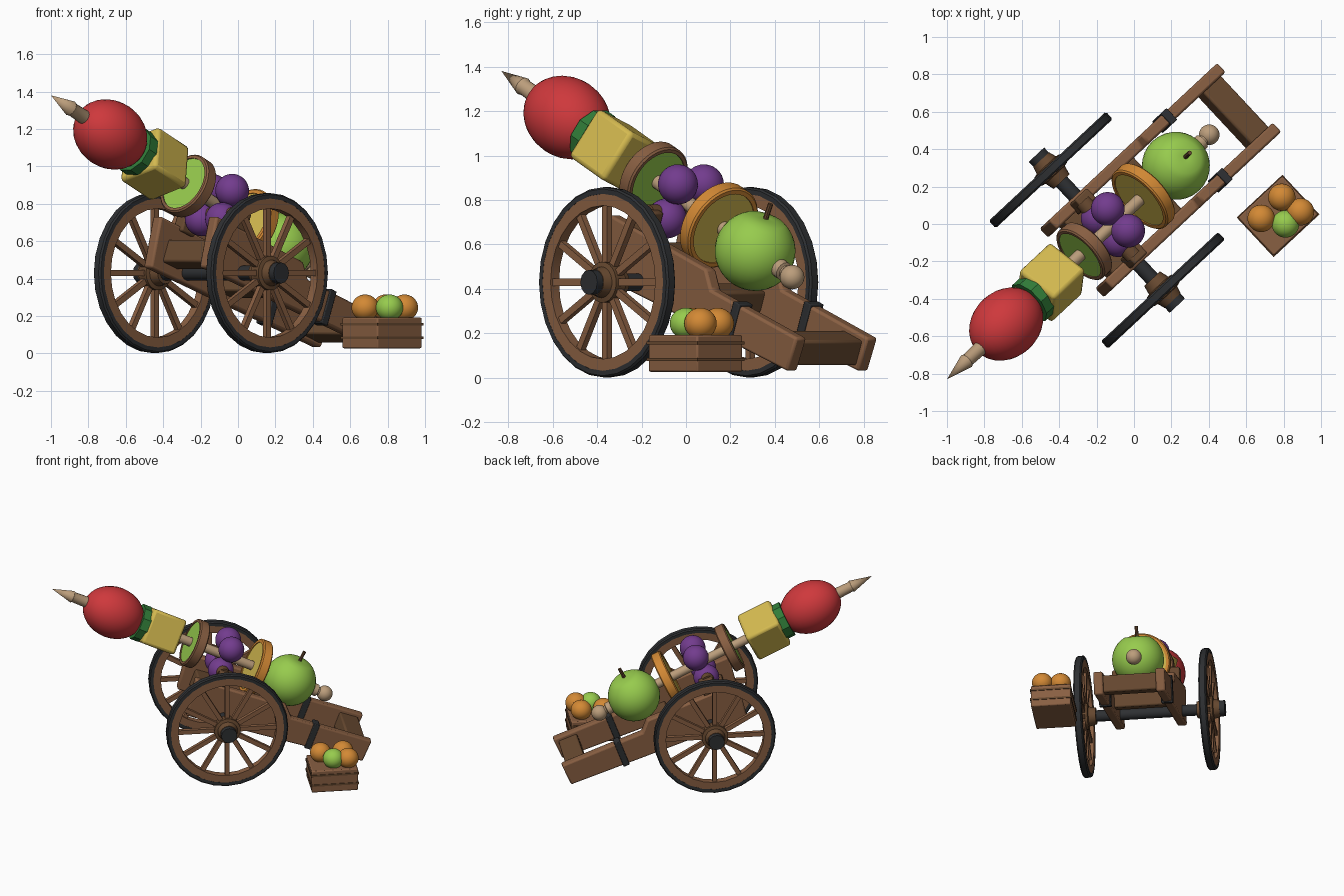
import bpy, bmesh, math
from mathutils import Matrix, Vector

if "Cube" in bpy.data.objects:
    bpy.data.objects.remove(bpy.data.objects["Cube"])

COLOURS = {
    "wood": (0.25, 0.115, 0.055), "dark_wood": (0.14, 0.068, 0.03),
    "iron": (0.027, 0.029, 0.032), "red": (0.62, 0.04, 0.045),
    "yellow": (0.66, 0.49, 0.08), "light_green": (0.31, 0.6, 0.075),
    "leaf_green": (0.03, 0.2, 0.04), "purple": (0.17, 0.045, 0.27),
    "orange": (0.65, 0.25, 0.035), "tan": (0.5, 0.34, 0.2),
}
MATS = {}
for name, c in COLOURS.items():
    MATS[name] = bpy.data.materials.new(name)
    MATS[name].diffuse_color = (*c, 1)

T = Matrix.Translation


def R(deg, axis):
    return Matrix.Rotation(math.radians(deg), 4, axis)


# Carriage frame: local x runs to the rear, y to the left, z up
CART = T((-0.145, -0.033, 0)) @ R(43, 'Z')
# Skewer frame: local x runs along the stick, down to the rear
SKEWER = CART @ T((0, 0, 0.815)) @ R(25.8, 'Y')
SLOPE = 20.5


def finish(name, bm, mats, frame, bevel=0.0, smooth=True):
    bmesh.ops.recalc_face_normals(bm, faces=bm.faces[:])
    me = bpy.data.meshes.new(name)
    bm.to_mesh(me)
    bm.free()
    for m in ([mats] if isinstance(mats, str) else mats):
        me.materials.append(MATS[m])
    ob = bpy.data.objects.new(name, me)
    bpy.context.collection.objects.link(ob)
    ob.matrix_world = frame
    if bevel:
        mod = ob.modifiers.new("soft_edges", 'BEVEL')
        mod.width, mod.segments = bevel, 2
    if smooth:
        bpy.ops.object.select_all(action='DESELECT')
        ob.select_set(True)
        bpy.context.view_layer.objects.active = ob
        bpy.ops.object.shade_smooth_by_angle(angle=math.radians(35))
    return ob


def box(name, mat, frame, size, bevel=0.0):
    bm = bmesh.new()
    bmesh.ops.create_cube(bm, size=1, matrix=Matrix.Diagonal((*size, 1)))
    return finish(name, bm, mat, frame, bevel)


def ball(name, mat, frame, radii):
    bm = bmesh.new()
    bmesh.ops.create_uvsphere(bm, u_segments=32, v_segments=18, radius=1,
                              matrix=Matrix.Diagonal((*radii, 1)) @ R(90, 'Y'))
    return finish(name, bm, mat, frame)


def lathe(name, mats, frame, profile, n=32, ring=False, rule=None):
    """Revolve (along, radius) points round local x; ring joins the last to the first."""
    bm = bmesh.new()
    rows = []
    for a, r in profile:
        k = 1 if r == 0 else n
        rows.append([bm.verts.new((a, r * math.cos(i * math.tau / n), r * math.sin(i * math.tau / n)))
                     for i in range(k)])
    pairs = list(zip(rows, rows[1:])) + ([(rows[-1], rows[0])] if ring else [])
    for p, q in pairs:
        for i in range(n):
            j = (i + 1) % n
            vs = [p[i % len(p)], p[j % len(p)], q[j % len(q)], q[i % len(q)]]
            f = bm.faces.new(list(dict.fromkeys(vs)))
            if rule:
                f.material_index = rule(f.calc_center_median())
    return finish(name, bm, mats, frame)


def rod(name, mat, frame, x0, x1, r, n=20):
    return lathe(name, mat, frame, [(x0, 0), (x0, r), (x1, r), (x1, 0)], n)


# ---- wheels and axle ----
AXLE = CART @ T((0, 0, 0.43)) @ R(90, 'Z')          # local x runs along the axle
rod("axle", "iron", AXLE, -0.5, 0.5, 0.04, 12)
for side, sgn in (("left", 1), ("right", -1)):
    W = AXLE @ T((sgn * 0.44, 0, 0)) @ R(0 if sgn > 0 else 180, 'Z')
    lathe(side + "_tyre", "iron", W,
          [(-.027, .398), (-.027, .42), (-.018, .428), (.018, .428), (.027, .42), (.027, .398)], 28, True)
    lathe(side + "_rim", "wood", W,
          [(-.026, .345), (-.026, .4), (.026, .4), (.026, .345)], 28, True)
    lathe(side + "_hub", "dark_wood", W,
          [(-.085, 0), (-.085, .058), (-.035, .07), (-.03, .092), (.03, .092),
           (.035, .07), (.075, .058), (.075, 0)], 24)
    rod(side + "_axle_cap", "iron", W, 0.06, 0.112, 0.056, 12)
    for i in range(12):
        box(side + "_spoke", "wood", W @ R(i * 30, 'X') @ T((0, 0, 0.215)), (0.03, 0.032, 0.28))

# ---- stepped carriage sides with iron straps ----
PROFILE = [(0.98, .03), (1.045, .18), (.48, .395), (.445, .49), (-.19, .735), (-.26, .46)]
for side, sgn in (("left", 1), ("right", -1)):
    bm = bmesh.new()
    f = bm.faces.new([bm.verts.new((u, -0.033, z)) for u, z in PROFILE])
    ext = bmesh.ops.extrude_face_region(bm, geom=[f])
    bmesh.ops.translate(bm, vec=(0, 0.066, 0),
                        verts=[g for g in ext["geom"] if isinstance(g, bmesh.types.BMVert)])
    finish(side + "_carriage_side", bm, "wood", CART @ T((0, sgn * 0.218, 0)), 0.012)
    box(side + "_strap", "iron", CART @ T((0.625, sgn * 0.218, 0.247)) @ R(SLOPE, 'Y'),
        (0.045, 0.084, 0.195), 0.005)
    box(side + "_trunnion_block", "dark_wood", CART @ T((0.01, sgn * 0.2, 0.7)) @ R(SLOPE, 'Y'),
        (0.1, 0.075, 0.13), 0.01)
rod("trunnion", "dark_wood", CART @ T((0.01, 0, 0.735)) @ R(90, 'Z'), -0.2, 0.2, 0.045)

# cross pieces between the sides
box("rear_crosspiece", "dark_wood", CART @ T((0.925, 0, 0.135)) @ R(SLOPE, 'Y'), (0.14, 0.39, 0.12), 0.012)
box("front_crosspiece", "dark_wood", CART @ T((-0.1, 0, 0.53)) @ R(SLOPE, 'Y'), (0.12, 0.39, 0.13), 0.012)
box("middle_crosspiece", "dark_wood", CART @ T((0.3, 0, 0.36)) @ R(SLOPE, 'Y'), (0.12, 0.39, 0.1), 0.012)

# ---- skewer stick with point and end knob ----
lathe("skewer", "tan", SKEWER,
      [(-1.298, 0), (-1.14, 0.042), (-1.125, 0.036), (-1.0, 0.04), (-0.5, 0.033),
       (0.73, 0.033), (0.735, 0.043), (0.77, 0.043), (0.775, 0.03), (0.8, 0.03), (0.8, 0)], 16)
ball("skewer_knob", "tan", SKEWER @ T((0.831, 0, 0)), (0.055,) * 3)

# ---- fruit on the skewer, front to rear ----
ball("red_fruit", "red", SKEWER @ T((-0.8175, 0, 0)), (0.22, 0.18, 0.18))
rod("leaf_collar", "leaf_green", SKEWER, -0.635, -0.575, 0.13, 10)
box("yellow_cube", "yellow", SKEWER @ T((-0.455, 0, 0)) @ R(-20, 'X'), (0.255,) * 3, 0.02)


def slice_disc(name, rim, flesh, s, r, inner, half):
    lathe(name, [rim, flesh], SKEWER @ T((s, 0, 0)),
          [(-half + .006, 0), (-half + .006, inner), (-half, inner), (-half, r - .008),
           (-half + .008, r), (half - .008, r), (half, r - .008), (half, inner),
           (half - .006, inner), (half - .006, 0)], 40,
          rule=lambda c: int(math.hypot(c.y, c.z) < inner * 0.95))


slice_disc("green_slice", "wood", "light_green", -0.184, 0.172, 0.148, 0.037)
slice_disc("citrus_slice", "orange", "yellow", 0.295, 0.2, 0.172, 0.036)
for sy in (-1, 1):
    for sz in (-1, 1):
        ball("grape", "purple", SKEWER @ T((0.049, sy * 0.08, sz * 0.085)), (0.09,) * 3)
# apple with a dimpled top and a stem
lathe("apple", "light_green", SKEWER @ T((0.56, 0, 0)) @ R(-90, 'Y'),
      [(0.158, 0), (0.164, 0.02)] +
      [(0.18 * math.cos(a), 0.182 * math.sin(a)) for a in [math.pi * k / 18 for k in range(3, 18)]] +
      [(-0.178, 0)])
rod("apple_stem", "dark_wood", SKEWER @ T((0.56, 0, 0)) @ R(-90, 'Y'), 0.14, 0.235, 0.012, 8)

# ---- crate of loose fruit ----
CRATE = T((0.77, 0.043, 0)) @ R(43, 'Z')
box("crate", "wood", CRATE @ T((0, 0, 0.11)), (0.325, 0.28, 0.165), 0.008)
for z in (0.083, 0.157):
    box("crate_band", "dark_wood", CRATE @ T((0, 0, z)), (0.335, 0.29, 0.014))
for x, y, mat in ((.68, .03, "orange"), (.79, .143, "orange"), (.89, .065, "orange"), (.81, 0, "light_green")):
    ball("crate_fruit", mat, T((x, y, 0.245)), (0.073, 0.073, 0.07))

for m in bpy.data.materials:
    if m.users and not m.is_grease_pencil:
        m.use_nodes = True
        m.node_tree.nodes["Principled BSDF"].inputs["Base Color"].default_value = m.diffuse_color
